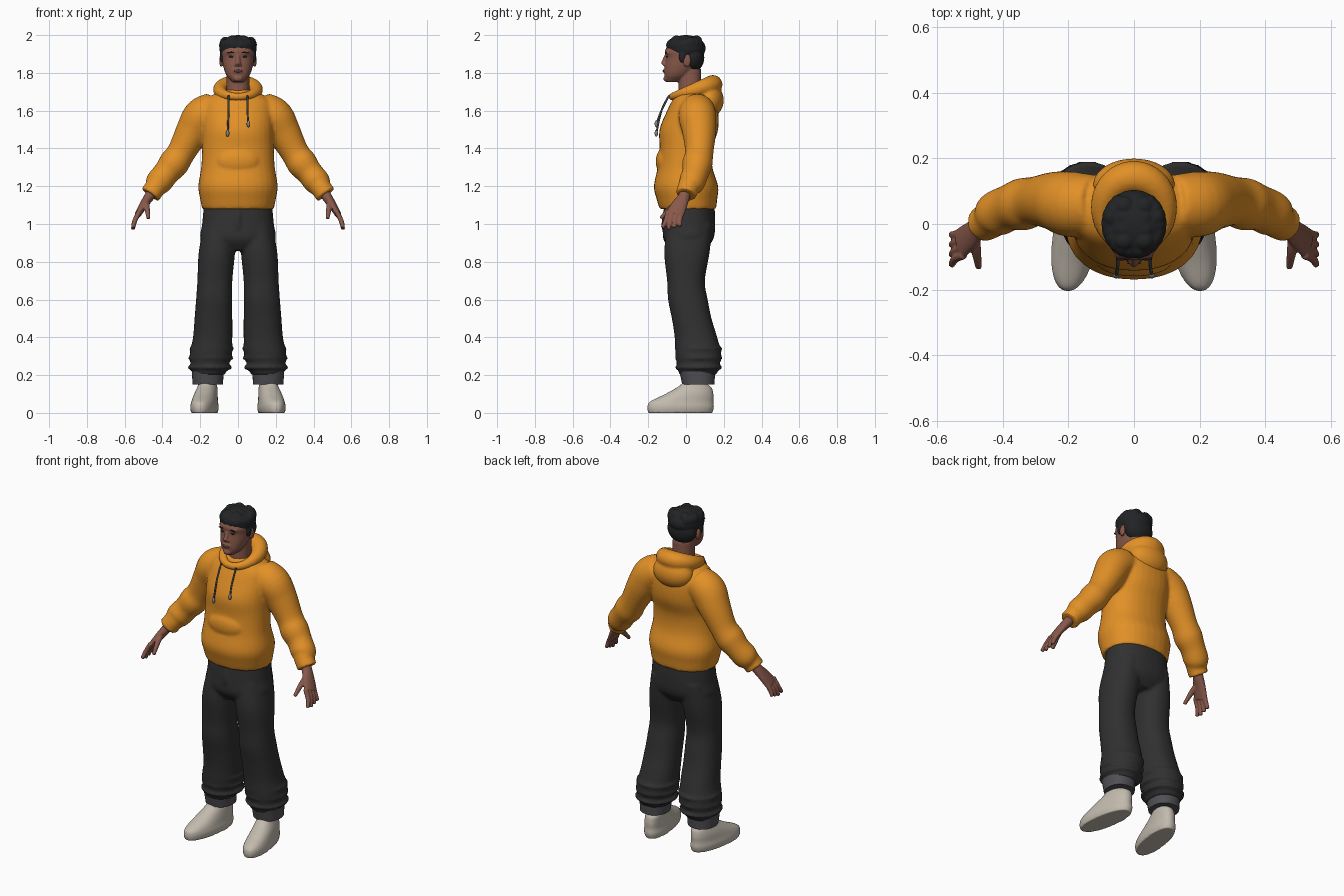
import bpy, bmesh, math, random
from mathutils import Vector, Matrix

cube = bpy.data.objects.get("Cube")
if cube:
    bpy.data.objects.remove(cube, do_unlink=True)
random.seed(4)
SEGMENTS = 32
STEPS = 5
SIDES = (("left", 1), ("right", -1))


def material(name, *rgb):
    mat = bpy.data.materials.new(name)
    mat.use_nodes = True
    mat.diffuse_color = (*rgb, 1)
    mat.node_tree.nodes["Principled BSDF"].inputs["Base Color"].default_value = (*rgb, 1)
    return mat


ORANGE = material("orange fleece", .76, .28, .02)
CHARCOAL = material("charcoal cloth", .03, .03, .03)
GREY = material("grey lining", .08, .08, .09)
BEIGE = material("beige leather", .54, .49, .42)
SKIN = material("brown skin", .25, .1, .07)
LIP = material("dark lips", .13, .06, .06)
HAIR = material("black hair", .016, .017, .018)
METAL = material("grey metal", .25, .25, .25)


def refine(rows):
    """Pass a smooth curve through the given rows."""
    rows = [Vector(row) for row in rows]
    padded = [rows[0], *rows, rows[-1]]
    result = []
    for before, start, end, after in zip(padded, padded[1:], padded[2:], padded[3:]):
        leave, arrive = (end - before) / 2, (after - start) / 2
        for step in range(STEPS):
            t = step / STEPS
            blend = t * t * (3 - 2 * t)
            result.append(start.lerp(end, blend) + leave * t * (1 - t) ** 2 - arrive * t * t * (1 - t))
    return result + [rows[-1]]


def bridge(bm, rings):
    """Skin a list of rings and close both ends."""
    loops = [[bm.verts.new(point) for point in ring] for ring in rings]
    for lower, upper in zip(loops, loops[1:]):
        for i in range(SEGMENTS):
            j = (i + 1) % SEGMENTS
            bm.faces.new((lower[i], lower[j], upper[j], upper[i]))
    bm.faces.new(loops[0])
    bm.faces.new(loops[-1])


def circle(power=1.0):
    for i in range(SEGMENTS):
        angle = math.tau * i / SEGMENTS
        c, s = math.cos(angle), math.sin(angle)
        yield math.copysign(abs(c) ** power, c), math.copysign(abs(s) ** power, s)


def stack(bm, rows, side=1):
    """Level sections, each row is height, inner x, outer x, front y, back y."""
    rings = []
    for z, inner, outer, front, back in refine(rows):
        rings.append([(side * (inner + outer + c * (outer - inner)) / 2,
                       (front + back + s * (back - front)) / 2, z) for c, s in circle(.9)])
    bridge(bm, rings)


def column(bm, rows):
    """Symmetric stack, each row is height, half width, front y, back y."""
    stack(bm, [(z, -width, width, front, back) for z, width, front, back in rows])


def tube(bm, rows, side=1):
    """Sections across a path, each row is x, y, z, thickness and perhaps breadth."""
    rows = refine(rows)
    points = [Vector((side * row[0], row[1], row[2])) for row in rows]
    rings = []
    for i, row in enumerate(rows):
        along = points[min(i + 1, len(points) - 1)] - points[max(i - 1, 0)]
        across = along.cross(Vector((0, 1, 0))).normalized()
        broad = along.cross(across).normalized()
        rings.append([points[i] + across * row[3] * c + broad * row[-1] * s for c, s in circle()])
    bridge(bm, rings)


def ball(bm, centre, radii):
    matrix = Matrix.Translation(centre) @ Matrix.Diagonal((*radii, 1))
    bmesh.ops.create_icosphere(bm, subdivisions=4, radius=1, matrix=matrix)


def finish(bm, name, mat, voxel=0, smooth=4):
    """Make one smooth object, with its parts fused when a voxel size is given."""
    bmesh.ops.recalc_face_normals(bm, faces=bm.faces)
    for face in bm.faces:
        face.smooth = len(face.verts) <= 4
    mesh = bpy.data.meshes.new(name)
    bm.to_mesh(mesh)
    bm.free()
    mesh.materials.append(mat)
    obj = bpy.data.objects.new(name, mesh)
    bpy.context.collection.objects.link(obj)
    if voxel:
        fuse = obj.modifiers.new("fuse", "REMESH")
        fuse.mode, fuse.voxel_size, fuse.use_smooth_shade = "VOXEL", voxel, True
        soften = obj.modifiers.new("soften", "SMOOTH")
        soften.factor, soften.iterations = .5, smooth


def single_ball(name, mat, centre, radii):
    bm = bmesh.new()
    ball(bm, centre, radii)
    finish(bm, name, mat)


# Sweatshirt body with sleeves, cuffs and front pocket
bm = bmesh.new()
column(bm, [(1.08, .19, -.14, .16), (1.13, .2, -.155, .165), (1.2, .21, -.17, .17), (1.3, .195, -.15, .14),
            (1.4, .19, -.14, .14), (1.5, .19, -.14, .17), (1.6, .19, -.1, .17),
            (1.66, .17, -.07, .15), (1.71, .08, -.04, .11)])
ball(bm, (0, -.12, 1.33), (.11, .04, .07))
for name, side in SIDES:
    tube(bm, [(.12, .06, 1.61, .09), (.19, .06, 1.57, .1), (.24, .07, 1.49, .09), (.3, .07, 1.38, .075),
              (.34, .06, 1.32, .08), (.38, .05, 1.27, .07), (.42, .03, 1.22, .07),
              (.44, .01, 1.19, .056), (.465, 0, 1.155, .056)], side)
finish(bm, "sweatshirt", ORANGE, voxel=.009)

# Hood: thick rolled collar with a drooping pouch behind
bm = bmesh.new()
COLLAR = 40
for k in range(COLLAR):
    angle = math.tau * k / COLLAR
    c = math.cos(angle)
    r = .036 + .015 * c
    ball(bm, (.095 * math.sin(angle), .035 + .107 * c, 1.706 + .032 * c), (r, r, r))
ball(bm, (0, .12, 1.655), (.125, .08, .09))
finish(bm, "hood", ORANGE, voxel=.008)

# Drawstrings with metal ends
for (name, side), end in zip(SIDES, (1.53, 1.48)):
    bm = bmesh.new()
    tube(bm, [(.05, -.09, 1.68, .005), (.05, -.13, 1.6, .005), (.055, -.157, end, .005)], side)
    finish(bm, name + "_drawstring", GREY)
    single_ball(name + "_drawstring_tip", METAL, (side * .055, -.157, end), (.009, .009, .018))

# Trousers: hips, fly and two baggy legs gathered in folds above the hem
bm = bmesh.new()
column(bm, [(1.11, .18, -.11, .15), (1, .19, -.12, .155), (.92, .198, -.12, .145), (.86, .13, -.08, .1)])
tube(bm, [(0, -.11, 1.08, .01), (0, -.12, 1, .012), (0, -.11, .95, .01)])
for name, side in SIDES:
    stack(bm, [(1, .01, .18, -.1, .14), (.85, .016, .208, -.115, .125), (.7, .03, .215, -.1, .1),
               (.6, .03, .222, -.095, .115), (.5, .03, .23, -.075, .135), (.4, .03, .238, -.06, .165),
               (.3, .035, .255, -.055, .187), (.2, .07, .24, -.035, .16)], side)
    for z in (.24, .29, .34):
        ball(bm, (side * (.17 - .09 * z), .067, z), (.12, .126, .022))
finish(bm, "trousers", CHARCOAL, voxel=.009)

for name, side in SIDES:
    # Turned-up hem, ankle and shoe
    bm = bmesh.new()
    stack(bm, [(.22, .075, .245, -.035, .155), (.15, .08, .24, -.02, .15)], side)
    finish(bm, name + "_trouser_cuff", GREY)
    single_ball(name + "_ankle", SKIN, (side * .157, .065, .15), (.04, .047, .06))
    bm = bmesh.new()
    stack(bm, [(0, .1, .23, -.2, .14), (.03, .095, .235, -.205, .148), (.06, .1, .23, -.19, .145),
               (.1, .105, .223, -.11, .145), (.14, .11, .21, -.04, .13), (.175, .12, .2, 0, .06)], side)
    for vert in bm.verts:
        vert.co.x += side * .14 * (.06 - vert.co.y)
    finish(bm, name + "_shoe", BEIGE, voxel=.006)

    # Hand with four fingers and a thumb
    bm = bmesh.new()
    tube(bm, [(.44, 0, 1.19, .03, .03), (.47, -.01, 1.145, .027, .031),
              (.5, -.035, 1.1, .022, .042), (.53, -.06, 1.05, .017, .048)], side)
    for k in range(4):
        y = -.095 + .024 * k
        tube(bm, [(.52, y, 1.07, .013), (.545, y - .01, 1.02, .013),
                  (.557, y - .03 + .007 * k, .972 + .008 * abs(k - 1), .01)], side)
    tube(bm, [(.488, -.03, 1.12, .018), (.482, -.08, 1.085, .015), (.474, -.133, 1.03, .01)], side)
    finish(bm, name + "_hand", SKIN, voxel=.004, smooth=3)

# Head with neck, nose, brows, lips, chin and ears
bm = bmesh.new()
column(bm, [(1.66, .06, -.04, .08), (1.82, .06, -.04, .08)])
column(bm, [(1.752, .03, -.105, -.03), (1.785, .06, -.113, .02), (1.83, .077, -.111, .06),
            (1.88, .085, -.106, .085), (1.92, .086, -.11, .088), (1.97, .06, -.08, .07)])
tube(bm, [(0, -.1, 1.9, .009), (0, -.112, 1.872, .011), (0, -.12, 1.845, .014)])
ball(bm, (0, -.112, 1.843), (.021, .011, .009))
ball(bm, (0, -.109, 1.81), (.026, .012, .015))
ball(bm, (0, -.106, 1.77), (.024, .014, .016))
for name, side in SIDES:
    ball(bm, (side * .035, -.095, 1.907), (.026, .013, .008))
    ball(bm, (side * .089, .006, 1.862), (.01, .02, .032))
finish(bm, "head", SKIN, voxel=.005, smooth=3)

# Eyes, eyebrows and mouth
for name, side in SIDES:
    single_ball(name + "_eye", HAIR, (side * .035, -.1, 1.886), (.013, .0049, .005))
    single_ball(name + "_eyebrow", HAIR, (side * .036, -.106, 1.908), (.02, .0049, .004))
single_ball("mouth", LIP, (0, -.119, 1.81), (.021, .0049, .007))

# Hair: cap, back, sideburns and loose locks swept from a centre parting
bm = bmesh.new()
ball(bm, (0, 0, 1.93), (.099, .104, .07))
ball(bm, (0, .035, 1.882), (.09, .062, .078))
for name, side in SIDES:
    ball(bm, (side * .083, -.018, 1.888), (.014, .02, .036))
    for k in range(9):
        angle = math.radians(12 + 16 * k)
        z = random.uniform(1.942, 1.958)
        ball(bm, (side * .073 * math.sin(angle), -.074 * math.cos(angle), z), (.027, .033, .034))
    for k in range(4):
        ball(bm, (side * .03, -.05 + .035 * k, 1.97), (.032, .03, .028))
finish(bm, "hair", HAIR, voxel=.005, smooth=2)
